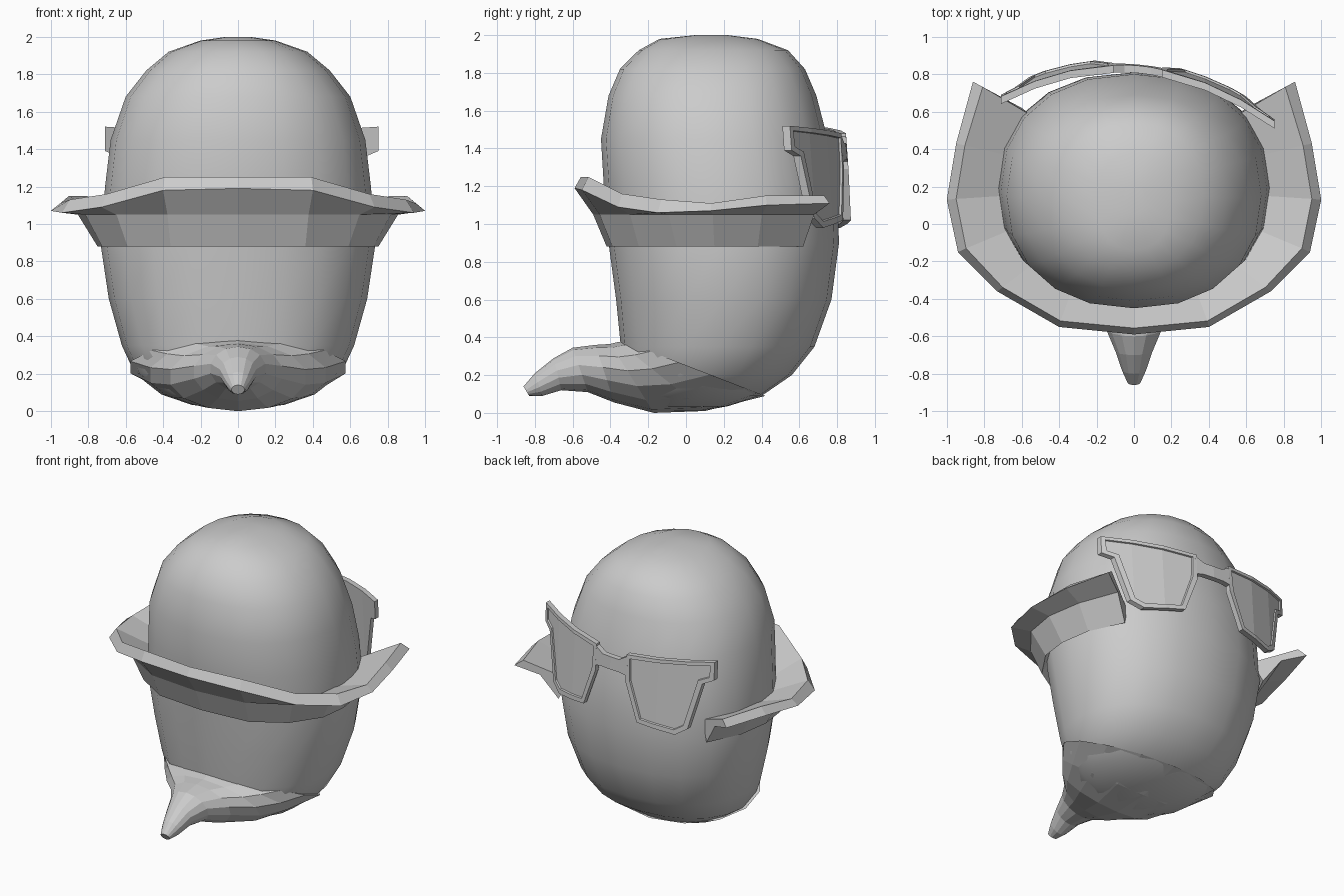
import bpy, bmesh, math
from mathutils import Vector

if "Cube" in bpy.data.objects:
    bpy.data.objects.remove(bpy.data.objects["Cube"])


def add_loft(bm, rings, closed=True):
    """Skin a list of point rings and cap both ends."""
    vs = [[bm.verts.new(p) for p in r] for r in rings]
    n = len(vs[0])
    for a, b in zip(vs, vs[1:]):
        for i in range(n):
            j = (i + 1) % n
            bm.faces.new((a[i], a[j], b[j], b[i]))
    bm.faces.new(vs[0])
    bm.faces.new(vs[-1])
    bmesh.ops.recalc_face_normals(bm, faces=bm.faces[:])


def finish(bm, name, smooth=None):
    bmesh.ops.recalc_face_normals(bm, faces=bm.faces[:])
    me = bpy.data.meshes.new(name)
    bm.to_mesh(me)
    bm.free()
    ob = bpy.data.objects.new(name, me)
    bpy.context.collection.objects.link(ob)
    if smooth:
        bpy.ops.object.select_all(action='DESELECT')
        ob.select_set(True)
        bpy.context.view_layer.objects.active = ob
        bpy.ops.object.shade_smooth_by_angle(angle=math.radians(smooth))
    return ob


def spow(v, e):
    return math.copysign(abs(v) ** e, v)


# Egg-shaped head: z, half width, front y, back y
profile = [(0.01, .08, -.12, .08), (0.035, .25, -.22, .22), (0.09, .41, -.28, .4),
           (0.2, .55, -.32, .56), (0.35, .62, -.345, .68), (0.6, .69, -.37, .77),
           (0.9, .735, -.41, .81), (1.2, .71, -.435, .80), (1.45, .68, -.45, .75),
           (1.68, .60, -.41, .69), (1.82, .49, -.35, .63), (1.92, .37, -.25, .54),
           (1.98, .20, -.14, .38), (2.0, .06, 0.05, .22)]
rings = []
for z, w, f, b in profile:
    c, d = (f + b) / 2, (b - f) / 2
    rings.append([(w * spow(math.cos(t), .9), c + d * spow(math.sin(t), .9), z)
                  for t in (2 * math.pi * i / 20 for i in range(20))])
bm = bmesh.new()
add_loft(bm, rings)
finish(bm, "head", 60)

# Pointed beard: top (y, z), bottom (y, z), half width of each section
sections = [(-.33, .38, .42, .09, .59), (-.36, .375, .10, .01, .48), (-.40, .365, -.17, .0, .37),
            (-.48, .36, -.38, .055, .24), (-.60, .345, -.52, .11, .15), (-.70, .29, -.66, .12, .10),
            (-.80, .21, -.76, .09, .065), (-.86, .14, -.83, .09, .035)]
rings = []
for ty, tz, by, bz, w in sections:
    cy, cz, hy, hz = (ty + by) / 2, (tz + bz) / 2, (ty - by) / 2, (tz - bz) / 2
    rings.append([(w * math.sin(t), cy + hy * math.cos(t), cz + hz * math.cos(t))
                  for t in (2 * math.pi * i / 14 for i in range(14))])
bm = bmesh.new()
add_loft(bm, rings)
finish(bm, "beard")

# Flared brim, open at the back: outer edge xyz, lip top z, base xy
half = [(0, -.59, 1.19, 1.25, 0, -.42), (.40, -.55, 1.18, 1.25, .36, -.39),
        (.73, -.36, 1.09, 1.16, .59, -.25), (.94, -.15, 1.06, 1.13, .725, -.05),
        (1.0, .13, 1.07, 1.11, .75, .15), (.95, .43, 1.10, 1.15, .715, .38),
        (.86, .76, 1.11, 1.15, .60, .62)]
stations = [(-s[0],) + s[1:4] + (-s[4], s[5]) for s in half[:0:-1]] + half
rings = []
for ox, oy, oz, tz, bx, by in stations:
    o, b = Vector((ox, oy)), Vector((bx, by))
    m = b.lerp(o, .42)
    t = b.lerp(o, .80)
    axis = Vector((0, .17))
    i = axis + (b - axis) * .9
    rings.append([(b.x, b.y, .88), (m.x, m.y, 1.05), (ox, oy, oz),
                  (t.x, t.y, tz), (i.x, i.y, 1.02)])
bm = bmesh.new()
add_loft(bm, rings)
finish(bm, "brim")

# Glasses on the back of the head: flat outlines, recessed lenses, then bent
lens = [(.13, 1.48), (.73, 1.52), (.73, 1.39), (.66, 1.36), (.58, 1.03),
        (.50, .98), (.23, 1.02), (.13, 1.29)]
bridge = [(-.14, 1.47), (-.07, 1.43), (.07, 1.43), (.14, 1.47), (.14, 1.33), (.08, 1.34),
          (-.08, 1.34), (-.14, 1.33)]
bm = bmesh.new()
for outline in (lens, [(-x, z) for x, z in lens], bridge):
    part = bmesh.new()
    add_loft(part, [[(x, y, z) for x, z in outline] for y in (0, -.04)])
    if outline is not bridge:
        front = [f for f in part.faces if f.normal.y > .9]
        bmesh.ops.inset_individual(part, faces=front, thickness=.035)
        bmesh.ops.inset_individual(part, faces=front, thickness=.004, depth=-.012)
    tmp = bpy.data.meshes.new("tmp")
    part.to_mesh(tmp)
    part.free()
    bm.from_mesh(tmp)
    bpy.data.meshes.remove(tmp)
for x in (-.55, -.36, 0, .36, .55):
    bmesh.ops.bisect_plane(bm, geom=bm.verts[:] + bm.edges[:] + bm.faces[:],
                           plane_co=(x, 0, 0), plane_no=(1, 0, 0))
for v in bm.verts:
    x = v.co.x
    v.co.y += .855 - .42 * x * x - .09 * x + (1.3 - v.co.z) * .07
    v.co.x += .02
finish(bm, "glasses")
